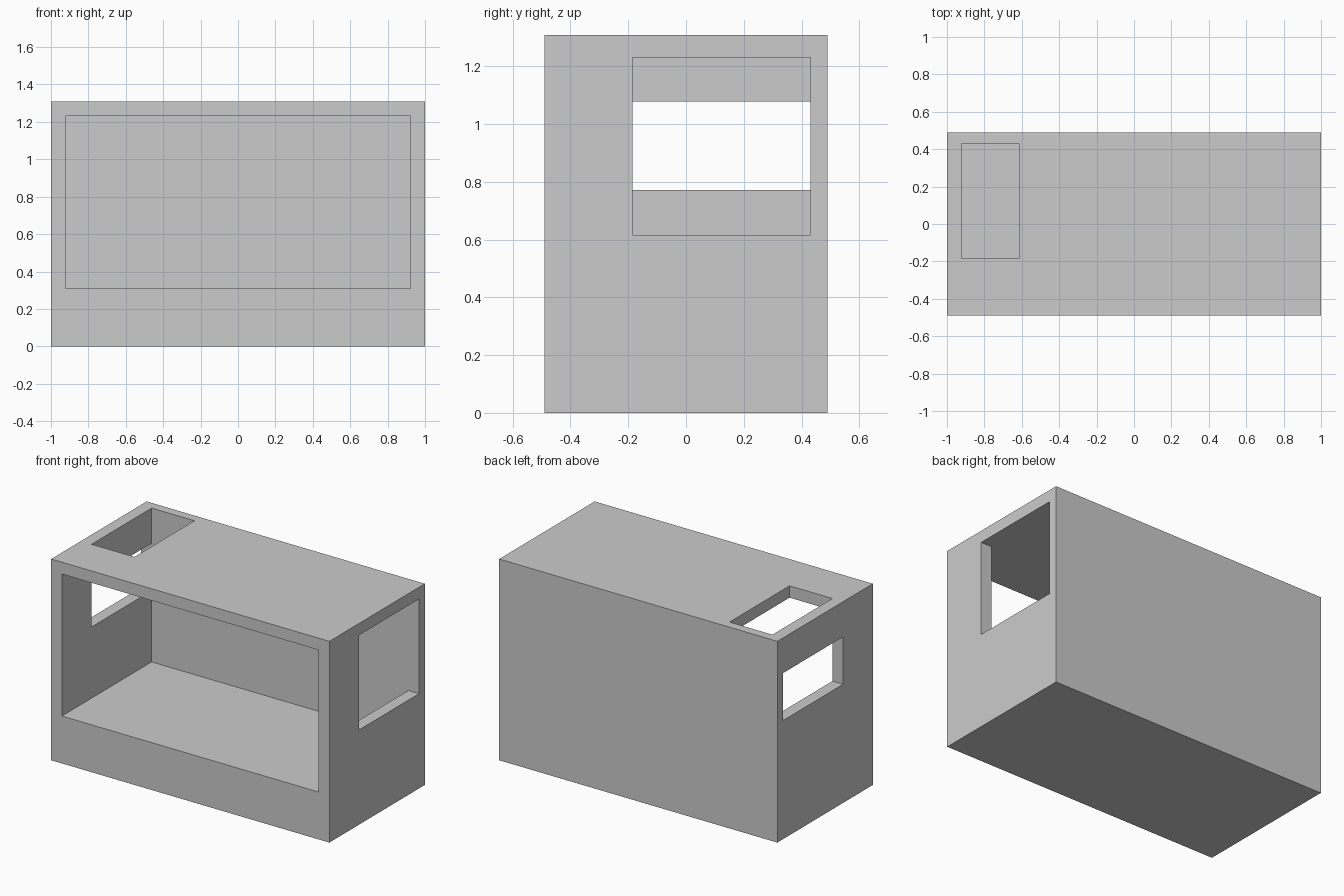
import bpy, bmesh

if "Cube" in bpy.data.objects:
    bpy.data.objects.remove(bpy.data.objects["Cube"])

W, D, H = 1.0, 0.49, 1.308             # half width, half depth, height
IN_X, IN_Y = 0.923, 0.431              # inner faces of side and back walls
FLOOR, CEIL = 0.308, 1.231             # inner floor and ceiling
HOLE_Y = -0.185                        # front edge of the window and roof holes
OUT = 0.2                              # how far cutters poke outside


def box(name, lo, hi):
    bm = bmesh.new()
    bmesh.ops.create_cube(bm, size=2)
    for v in bm.verts:
        v.co = [lo[i] if v.co[i] < 0 else hi[i] for i in range(3)]
    mesh = bpy.data.meshes.new(name)
    bm.to_mesh(mesh)
    bm.free()
    obj = bpy.data.objects.new(name, mesh)
    bpy.context.collection.objects.link(obj)
    return obj


def cut(obj, name, lo, hi):
    cutter = box(name, lo, hi)
    cutter.hide_render = True
    mod = obj.modifiers.new(name, 'BOOLEAN')
    mod.operation = 'DIFFERENCE'
    mod.solver = 'EXACT'
    mod.object = cutter
    bpy.context.view_layer.objects.active = obj
    bpy.ops.object.modifier_apply(modifier=name)
    bpy.data.objects.remove(cutter)


# Solid outer block with a closed base
shell = box("box_shell", (-W, -D, 0), (W, D, H))

# Main compartment, open at the front
cut(shell, "front_opening", (-IN_X, -D - OUT, FLOOR), (IN_X, IN_Y, CEIL))

# Tall window in the right wall, flush with ceiling and back wall
cut(shell, "right_window", (IN_X, HOLE_Y, 0.616), (W + OUT, IN_Y, CEIL))

# Lower-profile window in the left wall
cut(shell, "left_window", (-W - OUT, HOLE_Y, 0.771), (-IN_X, IN_Y, 1.079))

# Roof hole over the left end
cut(shell, "roof_hole", (-IN_X, HOLE_Y, CEIL), (-0.615, IN_Y, H + OUT))
